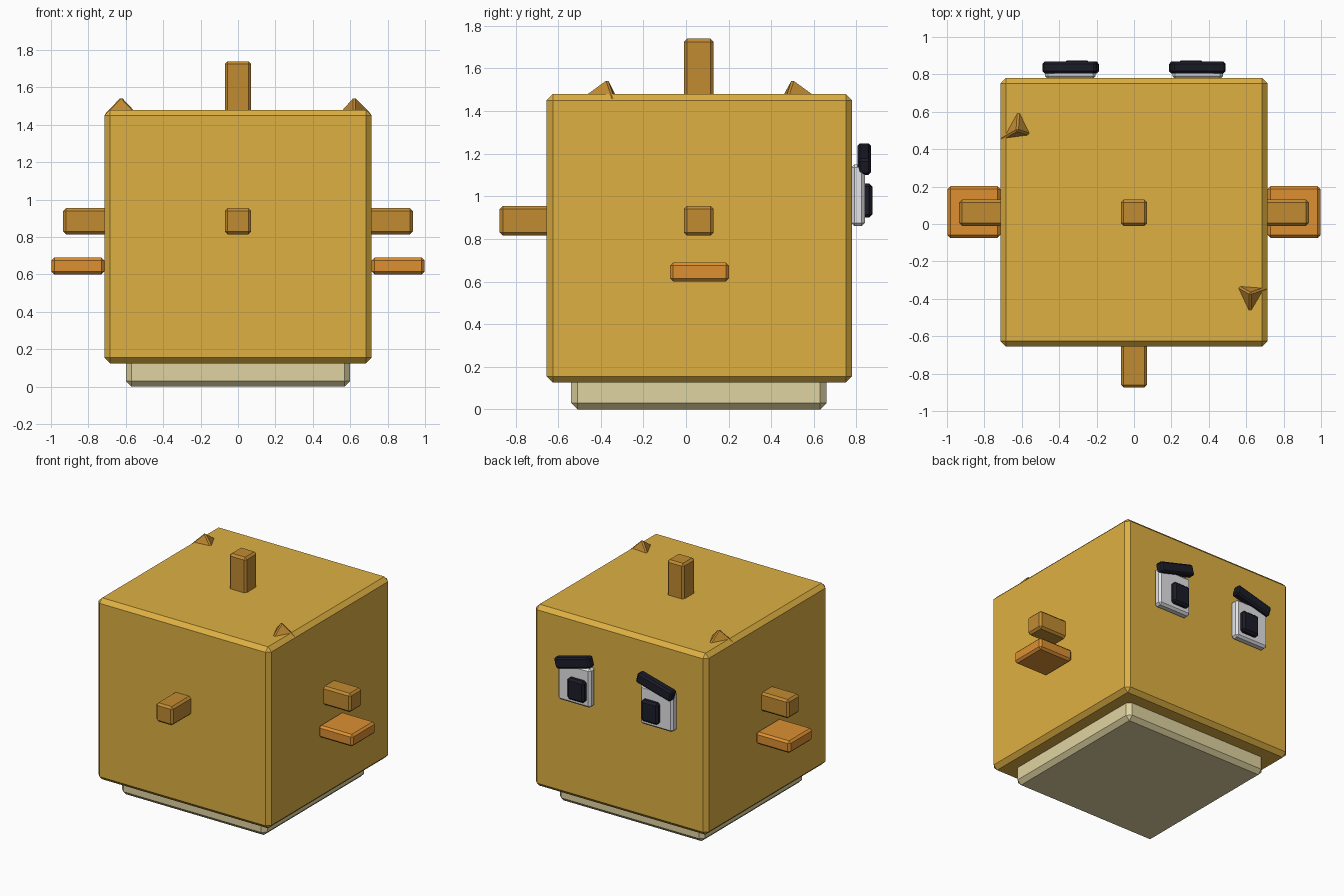
import bpy, bmesh, math
from mathutils import Vector

default = bpy.data.objects.get("Cube")
if default:
    bpy.data.objects.remove(default, do_unlink=True)


def material(name, r, g, b):
    """Flat colour given as 0-255 display values, stored as linear."""
    def lin(c):
        c /= 255
        return c / 12.92 if c < 0.04 else ((c + 0.055) / 1.055) ** 2.4
    mat = bpy.data.materials.new(name)
    mat.use_nodes = True
    colour = (lin(r), lin(g), lin(b), 1)
    mat.diffuse_color = colour
    mat.node_tree.nodes["Principled BSDF"].inputs["Base Color"].default_value = colour
    return mat


YELLOW = material("golden yellow", 222, 176, 66)
BROWN = material("amber brown", 194, 139, 50)
ORANGE = material("orange", 221, 144, 50)
CREAM = material("cream", 224, 212, 161)
WHITE = material("eye white", 235, 235, 238)
BLACK = material("near black", 28, 28, 40)


def finish(name, bm, mat, location=(0, 0, 0), tilt=0):
    mesh = bpy.data.meshes.new(name)
    bm.to_mesh(mesh)
    bm.free()
    mesh.materials.append(mat)
    obj = bpy.data.objects.new(name, mesh)
    obj.location = location
    obj.rotation_euler.y = tilt
    bpy.context.collection.objects.link(obj)
    return obj


def block(name, xs, ys, zs, mat, bevel=0.015, tilt=0):
    """Chamfered box spanning the given ranges."""
    spans = (sorted(xs), ys, zs)
    size = [b - a for a, b in spans]
    bm = bmesh.new()
    bmesh.ops.create_cube(bm, size=1)
    bmesh.ops.scale(bm, vec=size, verts=bm.verts)
    bmesh.ops.bevel(bm, geom=bm.edges[:], offset=bevel, segments=1,
                    affect='EDGES', clamp_overlap=True)
    return finish(name, bm, mat, [(a + b) / 2 for a, b in spans], tilt)


def spike(name, apex, base):
    """Small three-sided spike with a blunted tip."""
    bm = bmesh.new()
    for p in [apex] + base:
        bm.verts.new(Vector(p))
    bmesh.ops.convex_hull(bm, input=bm.verts[:])
    bm.verts.ensure_lookup_table()
    tip = max(bm.verts, key=lambda v: v.co.z)
    bmesh.ops.bevel(bm, geom=tip.link_edges[:], offset=0.01, segments=1,
                    affect='EDGES', clamp_overlap=True)
    bmesh.ops.recalc_face_normals(bm, faces=bm.faces)
    return finish(name, bm, BROWN)


# Body and base
block("body", (-0.715, 0.715), (-0.655, 0.78), (0.125, 1.48), YELLOW, 0.03)
block("base", (-0.6, 0.6), (-0.54, 0.66), (0, 0.2), CREAM, 0.03)

# Posts on the top and front
block("top_post", (-0.07, 0.07), (-0.01, 0.13), (1.4, 1.74), BROWN)
block("front_post", (-0.07, 0.07), (-0.875, -0.6), (0.815, 0.955), BROWN)

# Mirrored side posts, ledges and eyes
for side, s in (("left", 1), ("right", -1)):
    block(side + "_post", (s * 0.65, s * 0.935), (-0.01, 0.13), (0.815, 0.955), BROWN)
    block(side + "_ledge", (s * 0.715, s * 0.997), (-0.075, 0.202), (0.6, 0.69), ORANGE)
    block(side + "_eye", (s * 0.205, s * 0.475), (0.775, 0.84), (0.86, 1.15), WHITE)
    block(side + "_pupil", (s * 0.235, s * 0.375), (0.815, 0.875), (0.9, 1.06), BLACK)
    block(side + "_eyebrow", (s * 0.19, s * 0.487), (0.805, 0.868), (1.135, 1.215),
          BLACK, 0.012, s * math.radians(15))

# Spikes near two opposite top corners
spike("back_spike", (-0.625, 0.5, 1.555),
      [(-0.617, 0.61, 1.475), (-0.55, 0.475, 1.475), (-0.72, 0.445, 1.455)])
spike("front_spike", (0.622, -0.37, 1.555),
      [(0.55, -0.33, 1.475), (0.72, -0.335, 1.455), (0.62, -0.48, 1.475)])
